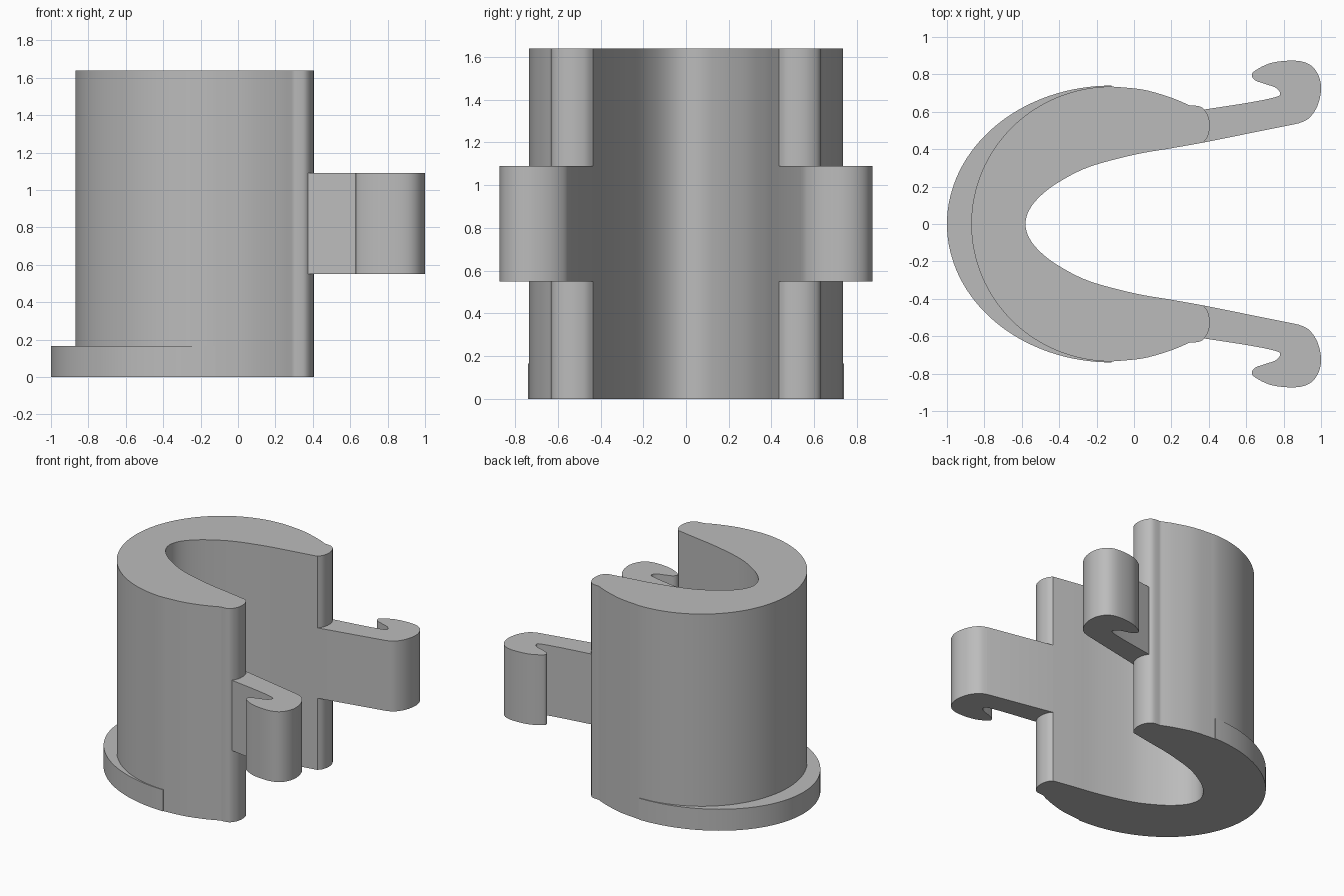
import bpy
import bmesh
from math import sin, cos, pi

if "Cube" in bpy.data.objects:
    bpy.data.objects.remove(bpy.data.objects["Cube"])

grey = bpy.data.materials.new("plain grey")
grey.use_nodes = True
colour = (0.5, 0.5, 0.5, 1)
grey.diffuse_color = colour
grey.node_tree.nodes["Principled BSDF"].inputs["Base Color"].default_value = colour


def spline(pts, steps=6):
    """Smooth open curve through the points."""
    p = [pts[0]] + pts + [pts[-1]]
    out = []
    for a, b, c, d in zip(p, p[1:], p[2:], p[3:]):
        for i in range(steps):
            t = i / steps
            out.append(tuple(
                0.5 * (2 * b[k] + (c[k] - a[k]) * t
                       + (2 * a[k] - 5 * b[k] + 4 * c[k] - d[k]) * t * t
                       + (3 * b[k] - a[k] - 3 * c[k] + d[k]) * t ** 3)
                for k in (0, 1)))
    return out + [pts[-1]]


def flip(pts):
    """Mirror across y and reverse the order."""
    return [(x, -y) for x, y in reversed(pts)]


def half_ellipse(a, b, n=64):
    """Rear arc from +y round to -y."""
    return [(-0.12 - a * sin(pi * i / n), b * cos(pi * i / n)) for i in range(n + 1)]


def prism(name, outline, z0, z1):
    """Extrude a closed outline from z0 to z1."""
    clean = [p for i, p in enumerate(outline)
             if abs(p[0] - outline[i - 1][0]) + abs(p[1] - outline[i - 1][1]) > 1e-5]
    bm = bmesh.new()
    base = bm.faces.new([bm.verts.new((x, y, z0)) for x, y in clean])
    top = bmesh.ops.extrude_face_region(bm, geom=[base], use_keep_orig=True)
    moved = [g for g in top["geom"] if isinstance(g, bmesh.types.BMVert)]
    bmesh.ops.translate(bm, verts=moved, vec=(0, 0, z1 - z0))
    bmesh.ops.recalc_face_normals(bm, faces=bm.faces)
    mesh = bpy.data.meshes.new(name)
    bm.to_mesh(mesh)
    bm.free()
    mesh.materials.append(grey)
    obj = bpy.data.objects.new(name, mesh)
    bpy.context.collection.objects.link(obj)
    bpy.ops.object.select_all(action="DESELECT")
    obj.select_set(True)
    bpy.context.view_layer.objects.active = obj
    bpy.ops.object.shade_smooth_by_angle(angle=0.6)


# Horseshoe body
inner = [(-0.58, 0), (-0.56, 0.075), (-0.5, 0.15), (-0.4, 0.225), (-0.24, 0.305),
         (0, 0.37), (0.2, 0.405), (0.37, 0.435)]
lip = spline([(0.37, 0.435), (0.395, 0.47), (0.405, 0.525), (0.395, 0.58),
              (0.36, 0.625), (0.295, 0.635)])
shoulder = spline([(0.295, 0.635), (0.2, 0.675), (0.05, 0.718), (-0.12, 0.735)])
rear = half_ellipse(0.75, 0.735)
side = lip + shoulder
prism("body", spline(flip(inner[1:]) + inner) + side + rear + flip(side), 0, 1.64)

# Crescent flange around the rear foot of the body
prism("base_flange", half_ellipse(0.88, 0.74) + rear[::-1], 0, 0.165)

# Hooked arms
hook = [(0.34, 0.46), (0.37, 0.435)] + spline(
    [(0.88, 0.538), (0.935, 0.565), (0.98, 0.63), (1.0, 0.715), (0.99, 0.785),
     (0.955, 0.84), (0.9, 0.868), (0.82, 0.873), (0.73, 0.86), (0.66, 0.828),
     (0.63, 0.8), (0.645, 0.77), (0.69, 0.752), (0.755, 0.73), (0.78, 0.702),
     (0.762, 0.68), (0.62, 0.65), (0.375, 0.612)]) + [(0.34, 0.6)]
prism("left_hook", flip(hook), 0.55, 1.09)
prism("right_hook", hook, 0.55, 1.09)
